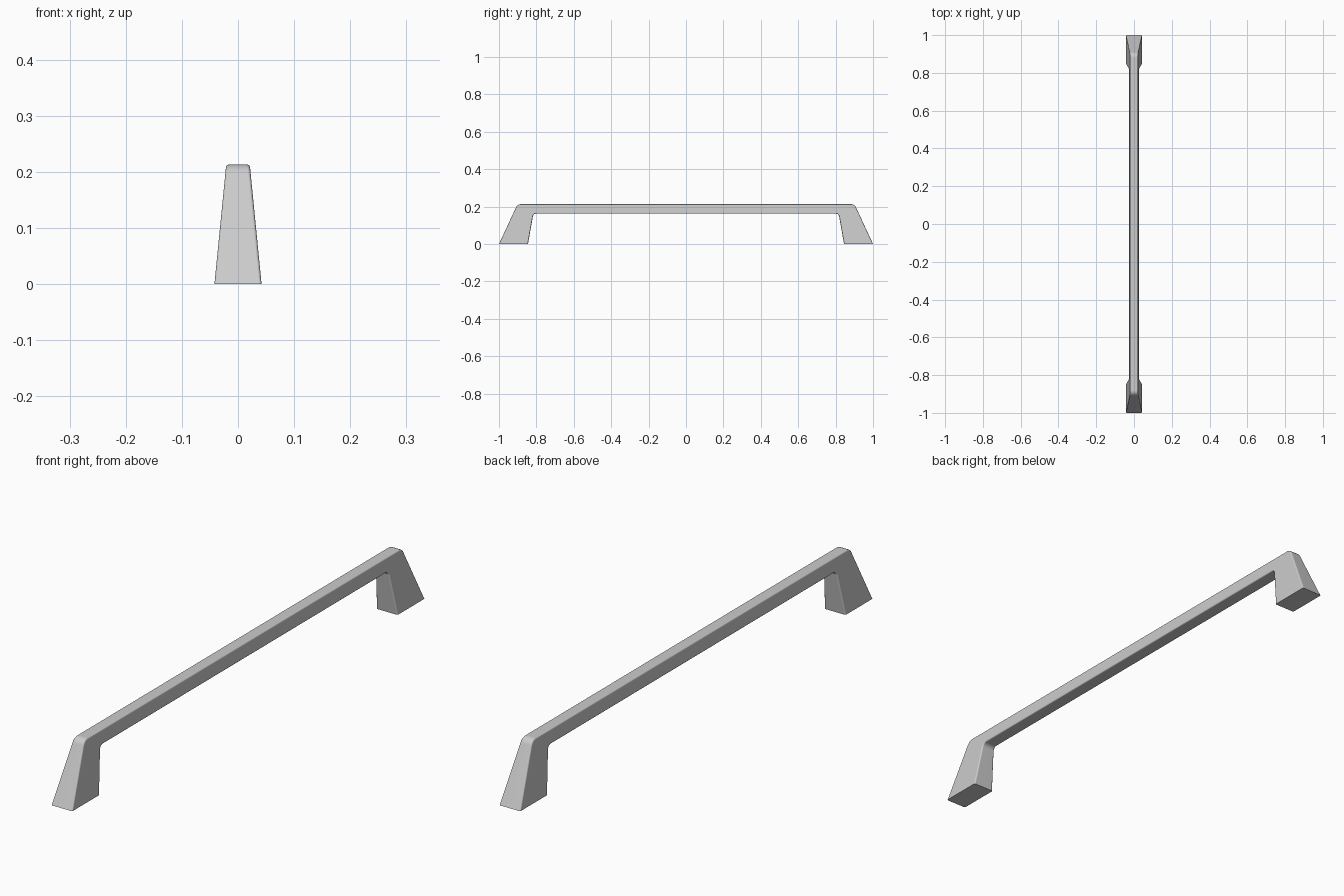
import bpy, bmesh, math
from mathutils import Vector

if "Cube" in bpy.data.objects:
    bpy.data.objects.remove(bpy.data.objects["Cube"])


def half_width(z):
    # sides lean inwards from the feet to the top of the bar
    return 0.042 - 0.0985 * z


def rounded_path(foot, corner, radius, steps=6):
    """Foot -> rounded corner -> (mirrored) other foot, in the y/z plane."""
    f, c = Vector(foot), Vector(corner)
    d1, d2 = (f - c).normalized(), Vector((1, 0))
    half = d1.angle(d2) / 2
    centre = c + (d1 + d2).normalized() * radius / math.sin(half)
    a = c + d1 * radius / math.tan(half) - centre
    b = c + d2 * radius / math.tan(half) - centre
    arc = [centre + a.lerp(b, i / steps).normalized() * radius
           for i in range(steps + 1)]
    left = [f] + arc
    return left + [Vector((-p.x, p.y)) for p in reversed(left)]


# outer and inner outlines of the handle
outer = rounded_path((-1.0, 0.0), (-0.901, 0.213), 0.03)
inner = rounded_path((-0.845, 0.0), (-0.816, 0.162), 0.016)

bm = bmesh.new()
rings = []
for o, i in zip(outer, inner):
    rings.append([bm.verts.new((s * half_width(p.y), p.x, p.y))
                  for s, p in ((-1, o), (1, o), (1, i), (-1, i))])

# skin the four sides and close the feet
rails = []
for a, b in zip(rings, rings[1:]):
    for k in range(4):
        n = (k + 1) % 4
        bm.faces.new((a[k], a[n], b[n], b[k]))
        rails.append(bm.edges.get((a[k], b[k])))
bm.faces.new(rings[0])
bm.faces.new(rings[-1])
bmesh.ops.recalc_face_normals(bm, faces=bm.faces)

# soften the four long edges
bmesh.ops.bevel(bm, geom=rails, offset=0.005, offset_type='OFFSET',
                segments=3, profile=0.5, affect='EDGES', clamp_overlap=True)
bmesh.ops.recalc_face_normals(bm, faces=bm.faces)

mesh = bpy.data.meshes.new("pull_handle")
bm.to_mesh(mesh)
bm.free()
handle = bpy.data.objects.new("pull_handle", mesh)
bpy.context.collection.objects.link(handle)
bpy.context.view_layer.objects.active = handle
handle.select_set(True)
bpy.ops.object.shade_smooth_by_angle(angle=math.radians(40))
weighted = handle.modifiers.new("weighted_normals", 'WEIGHTED_NORMAL')
weighted.keep_sharp = True
